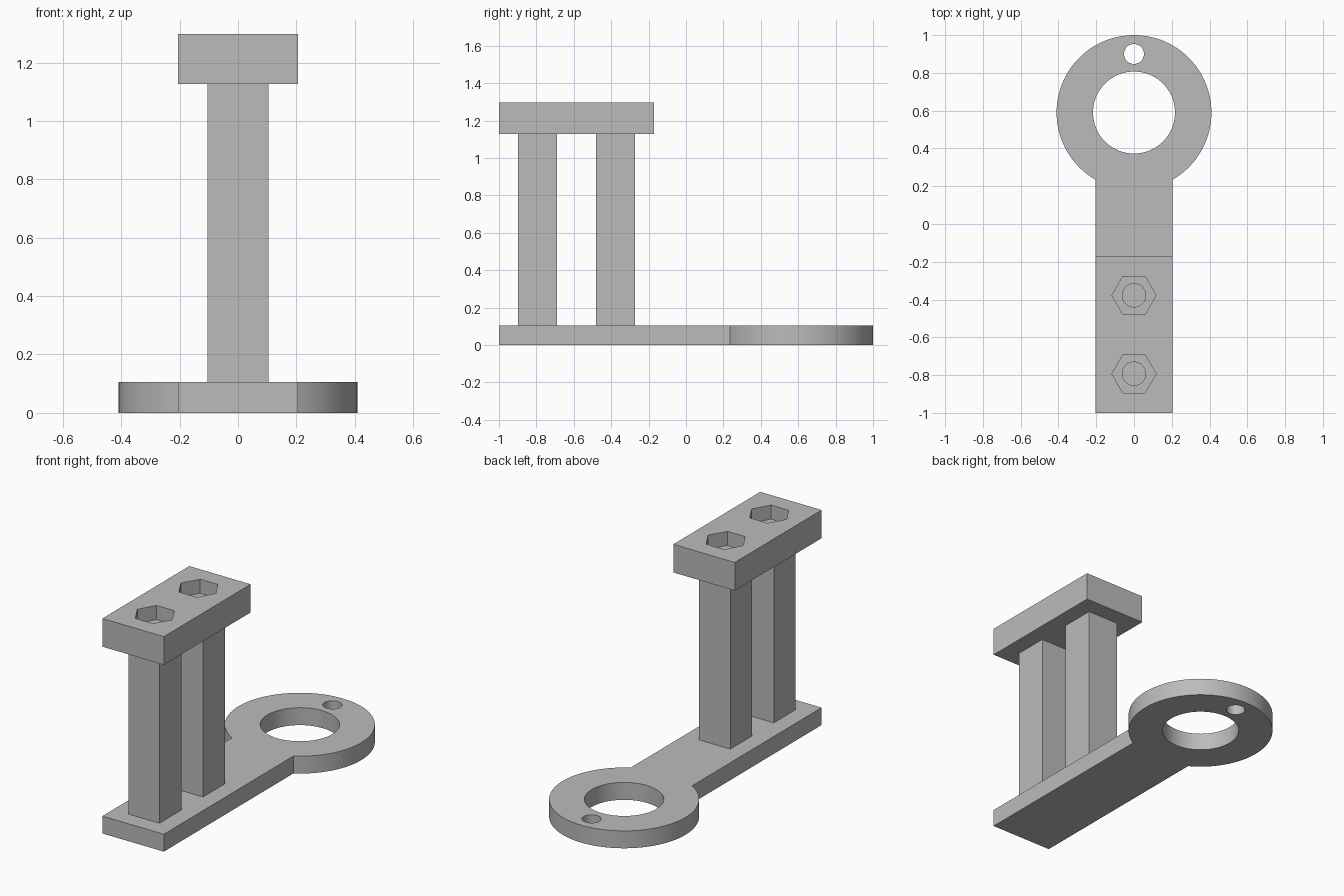
import bpy
from math import asin, cos, sin, pi, radians

cube = bpy.data.objects.get("Cube")
if cube:
    bpy.data.objects.remove(cube, do_unlink=True)

grey = bpy.data.materials.new("grey")
grey.use_nodes = True
grey.diffuse_color = (0.5, 0.5, 0.5, 1)
grey.node_tree.nodes["Principled BSDF"].inputs["Base Color"].default_value = (0.5, 0.5, 0.5, 1)

HALF_W = 0.205                   # half width of bar and cap
PLATE_TOP, CAP_BOTTOM, CAP_TOP = 0.105, 1.127, 1.297
RING_Y, RING_R = 0.59, 0.41
POSTS = {"front_post": -0.793, "rear_post": -0.378}


def prism(name, outline, z0, z1):
    """Closed solid from a counter-clockwise outline."""
    n = len(outline)
    verts = [(x, y, z) for z in (z0, z1) for x, y in outline]
    faces = [list(range(n))[::-1], list(range(n, 2 * n))]
    faces += [(i, (i + 1) % n, (i + 1) % n + n, i + n) for i in range(n)]
    mesh = bpy.data.meshes.new(name)
    mesh.from_pydata(verts, [], faces)
    mesh.materials.append(grey)
    obj = bpy.data.objects.new(name, mesh)
    bpy.context.collection.objects.link(obj)
    return obj


def rect(x0, x1, y0, y1):
    return [(x0, y0), (x1, y0), (x1, y1), (x0, y1)]


def arc(y, r, n, start=0.0, sweep=2 * pi, closed=True):
    steps = n if closed else n - 1
    return [(r * cos(start + sweep * i / steps), y + r * sin(start + sweep * i / steps))
            for i in range(n)]


def activate(obj):
    bpy.ops.object.select_all(action="DESELECT")
    obj.select_set(True)
    bpy.context.view_layer.objects.active = obj


def cut(obj, outline, z0, z1):
    """Cut a prism-shaped hole and discard the cutter."""
    cutter = prism("cutter", outline, z0, z1)
    cutter.hide_render = True
    mod = obj.modifiers.new("hole", "BOOLEAN")
    mod.operation, mod.solver, mod.object = "DIFFERENCE", "EXACT", cutter
    activate(obj)
    bpy.ops.object.modifier_apply(modifier=mod.name)
    bpy.data.objects.remove(cutter, do_unlink=True)


def smooth(obj):
    activate(obj)
    bpy.ops.object.shade_smooth_by_angle(angle=radians(30))


# Base plate: straight bar flowing into a round ring end
neck = asin(HALF_W / RING_R)
ring = arc(RING_Y, RING_R, 97, neck - pi / 2, 2 * pi - 2 * neck, closed=False)
base = prism("base_plate", [(-HALF_W, -1), (HALF_W, -1)] + ring, 0, PLATE_TOP)
cut(base, arc(RING_Y, 0.217, 80), -0.1, 0.3)
cut(base, arc(0.9, 0.053, 40), -0.1, 0.3)
smooth(base)

# Cap block with hexagonal nut pockets and bolt holes
cap = prism("cap_block", rect(-HALF_W, HALF_W, -1, -0.172), CAP_BOTTOM, CAP_TOP)
for y in POSTS.values():
    cut(cap, arc(y, 0.117, 6), CAP_TOP - 0.085, CAP_TOP + 0.1)
    cut(cap, arc(y, 0.062, 40), CAP_BOTTOM - 0.1, CAP_TOP + 0.1)
smooth(cap)

# Square posts, bored along their length
for name, y in POSTS.items():
    post = prism(name, rect(-0.104, 0.104, y - 0.104, y + 0.104), PLATE_TOP, CAP_BOTTOM)
    cut(post, arc(y, 0.062, 40), 0, CAP_TOP)
    smooth(post)
